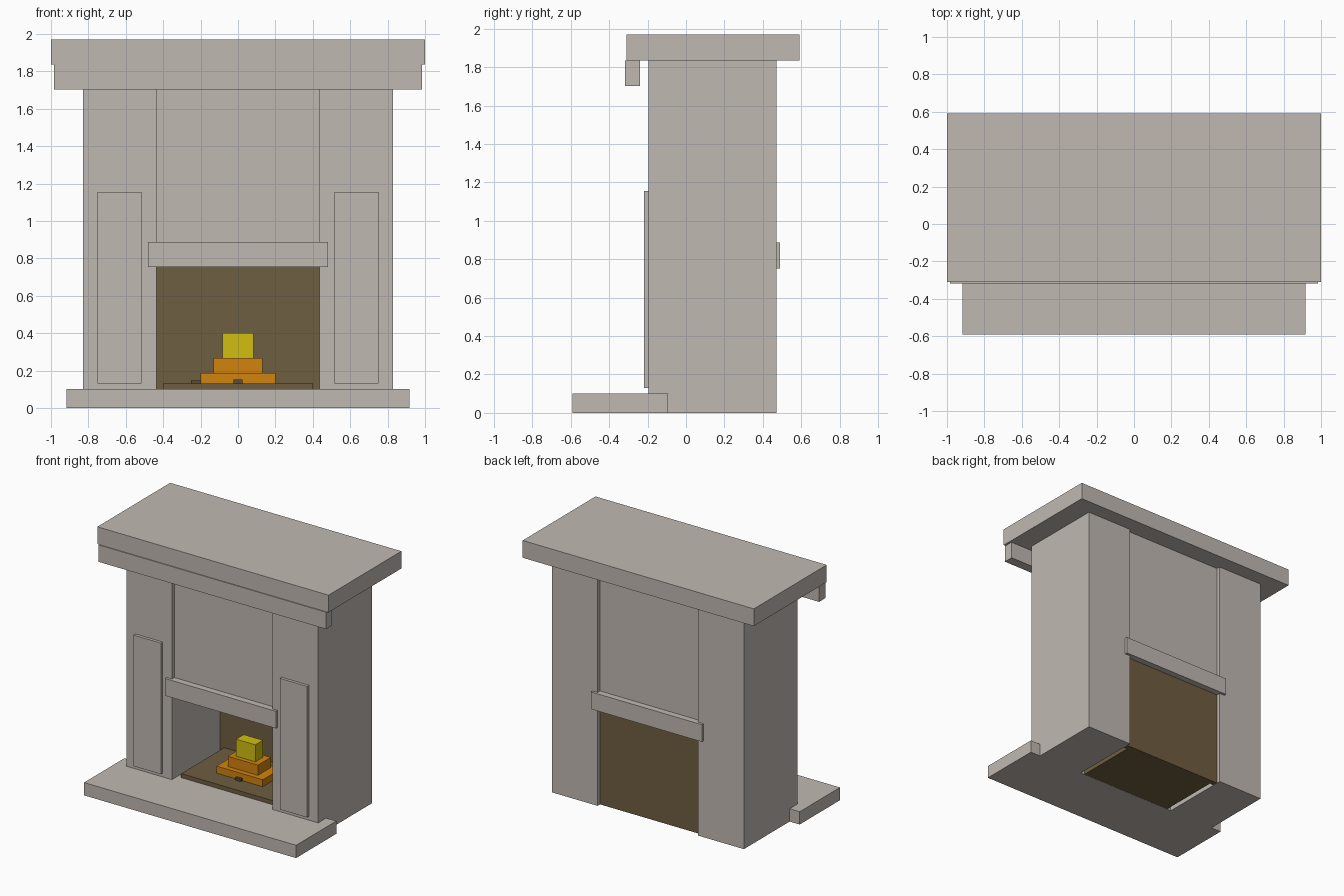
import bpy

if "Cube" in bpy.data.objects:
    bpy.data.objects.remove(bpy.data.objects["Cube"])


def material(name, rgb):
    m = bpy.data.materials.new(name)
    m.diffuse_color = (*rgb, 1.0)
    m.use_nodes = True
    m.node_tree.nodes["Principled BSDF"].inputs["Base Color"].default_value = m.diffuse_color
    return m


STONE = material("warm_grey_stone", (0.53, 0.485, 0.445))
BROWN = material("sooty_brown", (0.159, 0.112, 0.053))
LOG = material("dark_log", (0.10, 0.075, 0.035))
ORANGE = material("flame_orange", (0.637, 0.231, 0.0044))
YELLOW = material("flame_yellow", (0.631, 0.521, 0.005))


def box(name, x, y, z, mat):
    """Box from (min, max) ranges on each axis."""
    bpy.ops.mesh.primitive_cube_add(size=1)
    o = bpy.context.object
    o.name = name
    spans = (x, y, z)
    centre = [(a + b) / 2 for a, b in spans]
    size = [b - a for a, b in spans]
    for v in o.data.vertices:
        v.co = [c + s * k for c, s, k in zip(centre, size, v.co)]
    o.data.materials.append(mat)
    return o


def wide(half):
    return (-half, half)


# Mantel shelf and the trim under its front edge
box("mantel_shelf", wide(1.0), (-0.31, 0.59), (1.835, 1.97), STONE)
box("mantel_trim", wide(0.983), (-0.317, -0.24), (1.703, 1.835), STONE)

# Side pillars with raised front panels
for side, s in (("left", -1), ("right", 1)):
    def span(a, b):
        return tuple(sorted((s * a, s * b)))
    box(side + "_pillar", span(0.435, 0.83), (-0.195, 0.47), (0, 1.835), STONE)
    box(side + "_pillar_panel", span(0.515, 0.75), (-0.218, -0.19), (0.13, 1.155), STONE)

# Chimney breast and lintel over the opening
box("chimney_breast", wide(0.435), (-0.165, 0.44), (0.82, 1.835), STONE)
box("lintel", wide(0.48), (-0.216, 0.49), (0.753, 0.887), STONE)

# Hearth and firebox
box("hearth", wide(0.917), (-0.592, -0.095), (0, 0.1), STONE)
box("firebox_back", wide(0.435), (0.40, 0.44), (0, 0.76), BROWN)
box("firebox_floor", wide(0.40), (-0.13, 0.41), (0.001, 0.132), BROWN)

# Logs poking out from under the fire
box("cross_log", (-0.25, 0.19), (0.11, 0.16), (0.13, 0.146), LOG)
box("front_log", wide(0.025), (0.0, 0.2), (0.13, 0.152), LOG)

# Stepped fire
box("lower_flame", wide(0.20), (0.02, 0.25), (0.132, 0.187), ORANGE)
box("middle_flame", wide(0.13), (0.06, 0.22), (0.187, 0.267), ORANGE)
box("flame_tip", wide(0.083), (0.095, 0.19), (0.267, 0.40), YELLOW)
